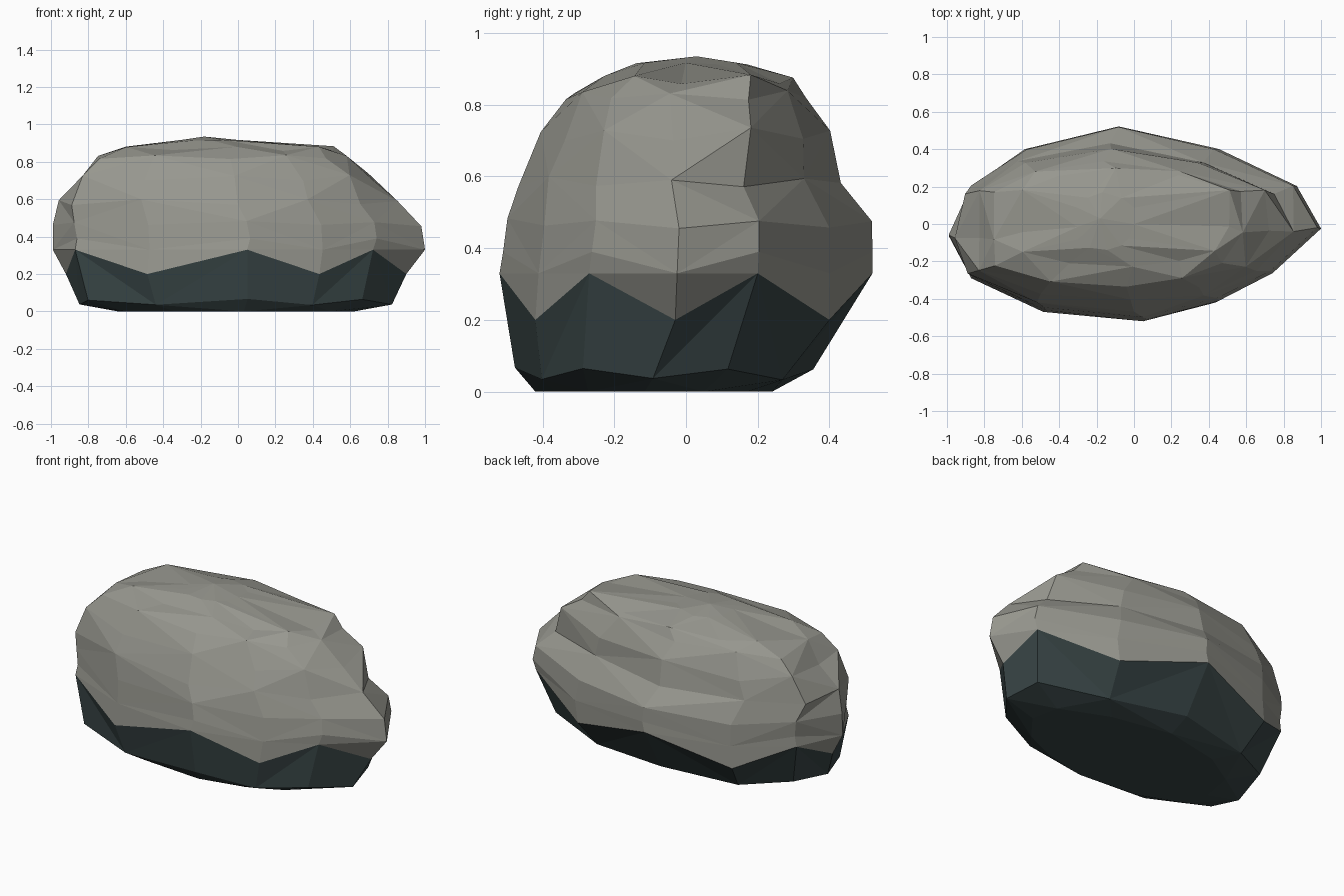
import bpy, bmesh, math, random

random.seed(7)
cube = bpy.data.objects.get("Cube")
if cube:
    bpy.data.objects.remove(cube, do_unlink=True)


def material(name, color):
    m = bpy.data.materials.new(name)
    m.use_nodes = True
    m.diffuse_color = color
    m.node_tree.nodes["Principled BSDF"].inputs["Base Color"].default_value = color
    return m


# Plan outline, counterclockwise; even points are the high points of the colour line
outline = [(.87, .2), (.45, .4), (-.08, .52), (-.58, .4), (-.87, .2), (-1, -.07),
           (-.87, -.29), (-.48, -.47), (.06, -.52), (.45, -.42), (.74, -.27), (1, -.03)]
count = len(outline)

# Levels: height, zigzag, x min, x max, y min, y max, tip length, side curve, roughness
levels = [
    (0, 0, -.64, .62, -.42, .24, .92, .9, 0),
    (.05, .015, -.84, .82, -.48, .36, .92, .9, .01),
    (.265, .065, -.92, .9, -.52, .52, .92, 1, 0),
    (.36, .03, -.99, 1, -.51, .52, 1, 1, 0),
    (.47, .01, -1, .98, -.5, .52, 1, 1, .01),
    (.585, -.01, -.97, .84, -.475, .445, .95, 1, .015),
    (.715, .015, -.84, .71, -.41, .41, .87, .85, .015),
    (.825, -.01, -.75, .57, -.34, .34, .87, .7, .015),
    (.87, .01, -.59, .51, -.23, .3, .87, .6, .01),
    (.915, 0, -.3, 0, -.14, .17, .87, .8, .005),
]
BASE_LEVELS = 2


def level_point(i, z, zig, x0, x1, y0, y1, tip, curve, rough):
    """Place one outline point on a level, blunting the ends and squaring the sides."""
    px, py = outline[i]
    px = max(-tip, min(tip, px)) / tip
    py = math.copysign(abs(py / .52) ** curve, py)
    x = x0 + (px + 1) / 2 * (x1 - x0) + random.uniform(-rough, rough)
    y = y0 + (py + 1) / 2 * (y1 - y0)
    y *= 1 - random.uniform(0, rough * 2)
    high = 1 if i % 2 == 0 else -1
    return x, y, z + zig * high + random.uniform(-rough, rough) / 2


bm = bmesh.new()
rings = [[bm.verts.new(level_point(i, *lv)) for i in range(count)] for lv in levels]

# Triangulated bands, dark below the zigzag line and grey above it
for k in range(len(rings) - 1):
    low, up = rings[k], rings[k + 1]
    for i in range(count):
        j = (i + 1) % count
        if (i + k) % 2:
            tris = [(low[i], low[j], up[i]), (low[j], up[j], up[i])]
        else:
            tris = [(low[i], low[j], up[j]), (low[i], up[j], up[i])]
        for t in tris:
            bm.faces.new(t).material_index = int(k < BASE_LEVELS)

# Flat underside and off-centre summit
bm.faces.new(rings[0][::-1]).material_index = 1
summit = bm.verts.new((-.18, .03, .935))
for i in range(count):
    bm.faces.new((rings[-1][i], rings[-1][(i + 1) % count], summit))

bmesh.ops.recalc_face_normals(bm, faces=bm.faces)
mesh = bpy.data.meshes.new("boulder")
bm.to_mesh(mesh)
bm.free()
mesh.materials.append(material("warm grey stone", (.31, .31, .275, 1)))
mesh.materials.append(material("dark wet stone", (.04, .06, .061, 1)))
boulder = bpy.data.objects.new("boulder", mesh)
bpy.context.collection.objects.link(boulder)
